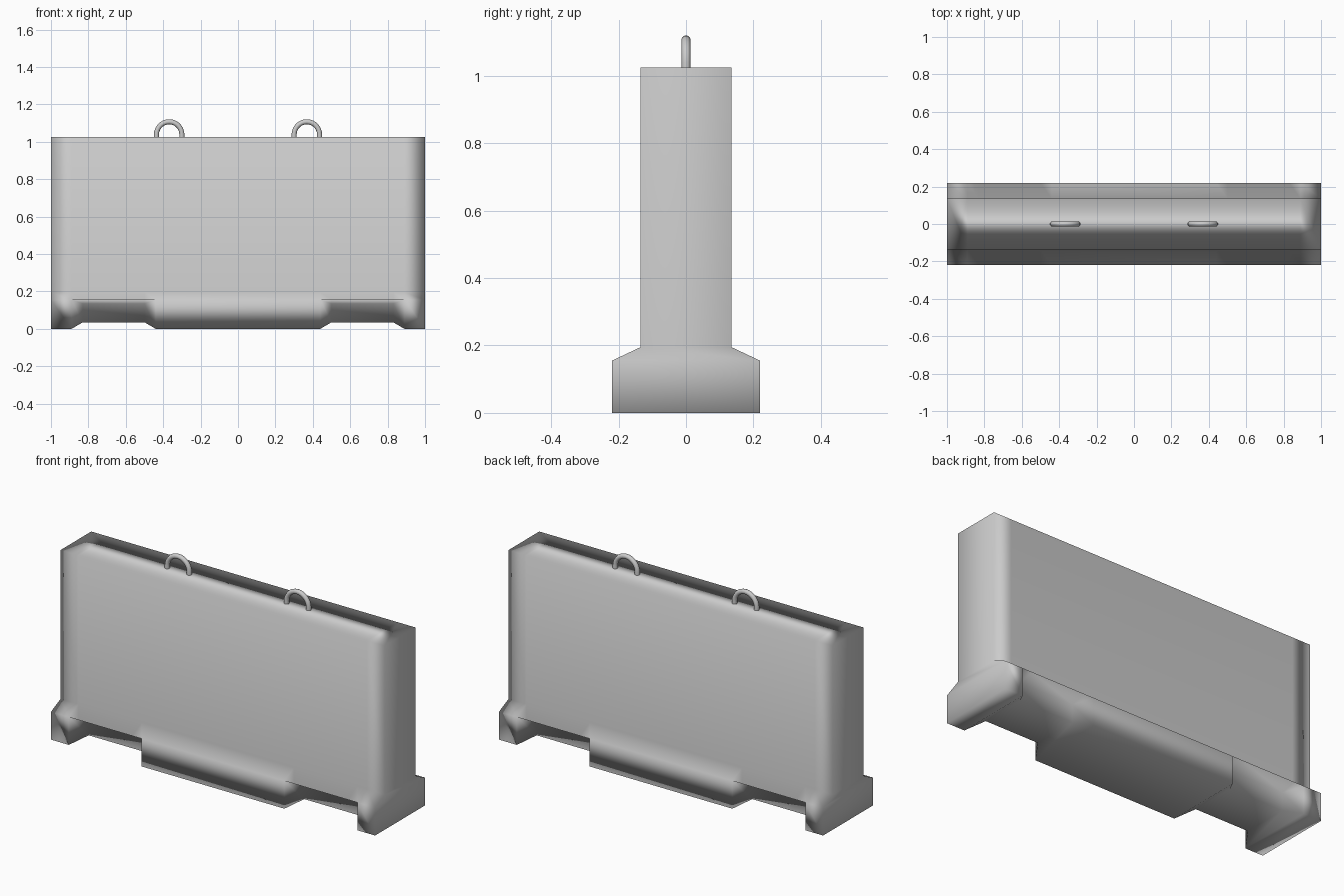
import bpy, bmesh, math

if "Cube" in bpy.data.objects:
    bpy.data.objects.remove(bpy.data.objects["Cube"], do_unlink=True)

concrete = bpy.data.materials.new("concrete_grey")
concrete.use_nodes = True
GREY = (0.6, 0.6, 0.6, 1)
concrete.diffuse_color = GREY
concrete.node_tree.nodes["Principled BSDF"].inputs["Base Color"].default_value = GREY


def half_section(pocket):
    """Half cross-section (y, z): foot, pocket ceiling, lip, shoulder, top."""
    foot, ceiling = ((0.13, 0.035), (0.13, 0.135)) if pocket else ((0.22, 0), (0.22, 0.155))
    return [foot, ceiling, (0.22, 0.155), (0.135, 0.195), (0.135, 1.025)]


# Barrier: cross-sections lofted along x, narrowed at the lifting pockets
bm = bmesh.new()
half = [(0.44, False), (0.5, True), (0.83, True), (0.89, False), (1.0, False)]
columns = [(-x, p) for x, p in reversed(half)] + half
rings = []
for x, pocket in columns:
    section = half_section(pocket)
    outline = section + [(-y, z) for y, z in reversed(section)]
    rings.append([bm.verts.new((x, y, z)) for y, z in outline])
n = len(rings[0])
for a, b in zip(rings, rings[1:]):
    for i in range(n):
        j = (i + 1) % n
        bm.faces.new((a[i], a[j], b[j], b[i]))
for ring in (rings[0], rings[-1]):
    for i in range(n // 2 - 1):
        bm.faces.new((ring[i], ring[i + 1], ring[n - 2 - i], ring[n - 1 - i]))
bmesh.ops.remove_doubles(bm, verts=bm.verts, dist=0.0005)
bmesh.ops.recalc_face_normals(bm, faces=bm.faces)
for f in bm.faces:
    f.smooth = True
mesh = bpy.data.meshes.new("barrier_body")
bm.to_mesh(mesh)
bm.free()
mesh.materials.append(concrete)
body = bpy.data.objects.new("barrier_body", mesh)
bpy.context.collection.objects.link(body)

# Broad faces dominate the soft shading
soft = body.modifiers.new("soft_shading", "WEIGHTED_NORMAL")
soft.mode = "FACE_AREA"
soft.keep_sharp = False


# Lifting loops: bent round bars on the top
def lifting_loop(name, x):
    curve = bpy.data.curves.new(name, "CURVE")
    curve.dimensions = "3D"
    curve.bevel_depth = 0.0135
    curve.bevel_resolution = 3
    curve.use_fill_caps = True
    radius, steps = 0.068, 14
    arc = [(radius * math.cos(math.pi * k / steps), 1.039 + radius * math.sin(math.pi * k / steps))
           for k in range(steps + 1)]
    path = [(radius, 1.02)] + arc + [(-radius, 1.02)]
    spline = curve.splines.new("POLY")
    spline.points.add(len(path) - 1)
    for point, (dx, z) in zip(spline.points, path):
        point.co = (x + dx, 0, z, 1)
    curve.materials.append(concrete)
    loop = bpy.data.objects.new(name, curve)
    bpy.context.collection.objects.link(loop)
    bpy.ops.object.select_all(action="DESELECT")
    loop.select_set(True)
    bpy.context.view_layer.objects.active = loop
    bpy.ops.object.convert(target="MESH")
    bpy.ops.object.shade_smooth_by_angle(angle=math.radians(50))


lifting_loop("left_lifting_loop", 0.368)
lifting_loop("right_lifting_loop", -0.368)
